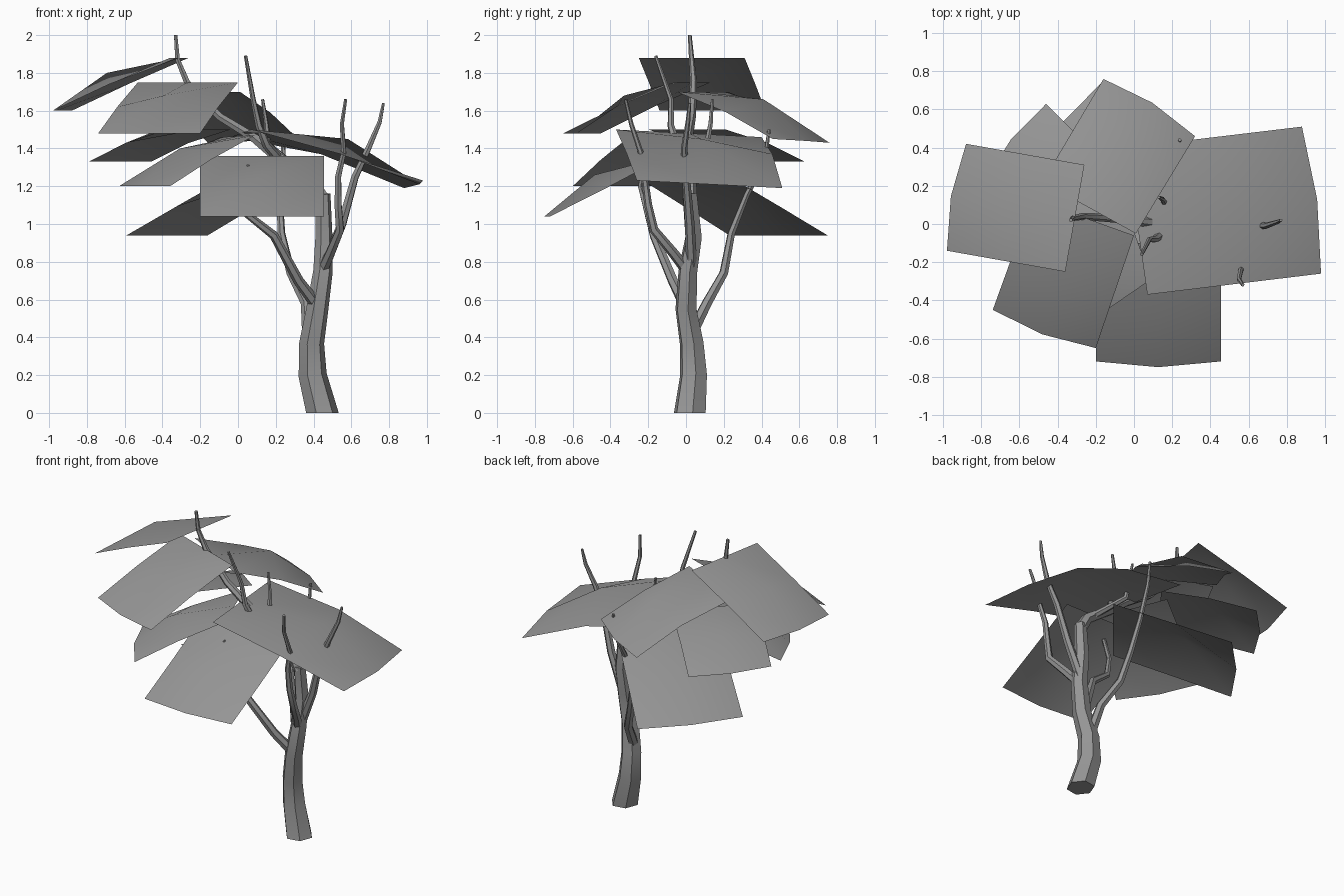
import bpy, bmesh, math
from mathutils import Vector

cube = bpy.data.objects.get("Cube")
if cube:
    bpy.data.objects.remove(cube)


def make_material(name, rgb):
    mat = bpy.data.materials.new(name)
    mat.use_nodes = True
    mat.diffuse_color = (*rgb, 1)
    mat.node_tree.nodes["Principled BSDF"].inputs["Base Color"].default_value = (*rgb, 1)
    return mat


GREY = make_material("plain grey", (0.3, 0.3, 0.3))


def limb(name, points, start, end, taper=1.0):
    """Six-sided tapering tube through the points."""
    curve = bpy.data.curves.new(name, "CURVE")
    curve.dimensions = "3D"
    curve.bevel_depth = 1
    curve.bevel_resolution = 1
    curve.use_fill_caps = True
    spline = curve.splines.new("POLY")
    spline.points.add(len(points) - 1)
    for i, (p, co) in enumerate(zip(spline.points, points)):
        p.co = (*co, 1)
        p.radius = start + (end - start) * (i / (len(points) - 1)) ** taper
    obj = bpy.data.objects.new(name, curve)
    bpy.context.collection.objects.link(obj)
    bpy.ops.object.select_all(action="DESELECT")
    obj.select_set(True)
    bpy.context.view_layer.objects.active = obj
    bpy.ops.object.convert(target="MESH")
    obj = bpy.context.view_layer.objects.active
    bpy.ops.object.shade_smooth_by_angle(angle=math.radians(35))
    obj.data.materials.clear()
    obj.data.materials.append(GREY)
    return obj


def leaf_sheet(name, inner, outer, mid_z, crown_z, tip=0.03):
    """Domed 2 x 2 sheet: straight inner edge, raised crown, drooping outer edge."""
    a, b = map(Vector, inner)
    c, d = map(Vector, outer)
    first = [a, (a + b) / 2, b]
    last = [c, (c + d) / 2, d]
    middle = [p.lerp(q, t) for p, q, t in zip(first, last, (0.52, 0.62, 0.52))]
    for p, z in zip(middle, (mid_z, crown_z, mid_z)):
        p.z = z
    away = last[1] - first[1]
    away.z = 0
    last[1] = last[1] + away.normalized() * tip
    bm = bmesh.new()
    grid = [[bm.verts.new(p) for p in row] for row in (first, middle, last)]
    for i in range(2):
        for j in range(2):
            f = bm.faces.new((grid[i][j], grid[i][j + 1], grid[i + 1][j + 1], grid[i + 1][j]))
            f.normal_update()
            if f.normal.z < 0:
                f.normal_flip()
            f.smooth = True
    mesh = bpy.data.meshes.new(name)
    bm.to_mesh(mesh)
    bm.free()
    mesh.materials.append(GREY)
    bpy.context.collection.objects.link(bpy.data.objects.new(name, mesh))


# Trunk with a level foot, bending over at the top into the highest branch
trunk = limb("trunk", [(.447, .02, 0), (.395, .04, .2), (.39, .03, .37), (.42, 0, .55),
                       (.45, .01, .75), (.455, .04, .93), (.45, .02, 1.16)], .09, .04, .7)
for v in trunk.data.vertices:
    if v.co.z < .1:
        v.co.z = 0
limb("top_branch", [(.45, .02, 1.13), (.4, .02, 1.22), (.2, .02, 1.36), (.08, .01, 1.46),
                    (-.1, .03, 1.57), (-.27, .04, 1.75), (-.32, .03, 1.87), (-.33, .02, 2)],
     .04, .01)

# Side branches ending in bare twigs
limb("front_branch", [(.45, 0, .76), (.49, -.07, .85), (.54, -.17, .97), (.53, -.2, 1.1),
                      (.53, -.22, 1.25), (.56, -.24, 1.38), (.55, -.29, 1.53),
                      (.57, -.32, 1.66)], .03, .009)
limb("left_branch", [(.46, .03, .78), (.55, .02, 1), (.62, 0, 1.25), (.69, -.01, 1.4),
                     (.75, .01, 1.54), (.77, .02, 1.64)], .03, .008)
limb("right_branch", [(.41, -.01, .58), (.32, -.07, .7), (.19, -.17, .94), (.05, -.2, 1.05),
                      (0, -.24, 1.2), (.06, -.22, 1.31)], .032, .012)
limb("back_branch", [(.37, .04, .44), (.36, .11, .58), (.28, .2, .74), (.23, .24, .95),
                     (.22, .32, 1.15), (.24, .42, 1.35), (.24, .44, 1.5)], .032, .009)
limb("inner_twig", [(.22, .02, 1.34), (.15, -.05, 1.42), (.11, -.08, 1.52), (.08, -.08, 1.66),
                    (.04, -.16, 1.89)], .028, .009)
limb("middle_twig", [(.36, .03, 1.25), (.16, .11, 1.42), (.15, .13, 1.53),
                     (.13, .14, 1.66)], .022, .008)

# Leaf sheets: inner edge, outer edge, height of the side edges' middle and of the crown
leaf_sheet("top_leaf", [(-.26, .31, 1.88), (-.36, -.25, 1.88)],
           [(-.88, .42, 1.6), (-.98, -.14, 1.6)], 1.74, 1.8)
leaf_sheet("back_leaf", [(.01, -.05, 1.7), (-.48, .22, 1.7)],
           [(.32, .46, 1.45), (-.16, .76, 1.43)], 1.59, 1.66)
leaf_sheet("right_front_leaf", [(0, -.06, 1.75), (-.53, .13, 1.75)],
           [(-.2, -.65, 1.48), (-.74, -.45, 1.48)], 1.62, 1.68)
leaf_sheet("left_leaf", [(.07, -.37, 1.5), (-.04, .4, 1.46)],
           [(.98, -.26, 1.23), (.88, .51, 1.19)], 1.37, 1.45)
leaf_sheet("front_leaf", [(.455, -.1, 1.36), (-.2, -.1, 1.36)],
           [(.455, -.72, 1.04), (-.2, -.72, 1.04)], 1.19, 1.26)
leaf_sheet("right_low_leaf", [(.09, -.29, 1.47), (-.09, .21, 1.46)],
           [(-.36, -.6, 1.2), (-.63, -.12, 1.2)], 1.34, 1.4)
leaf_sheet("right_back_leaf", [(-.04, .21, 1.5), (-.38, -.2, 1.5)],
           [(-.46, .63, 1.33), (-.79, .21, 1.33)], 1.43, 1.48)
leaf_sheet("low_back_leaf", [(.36, .23, 1.25), (-.05, -.26, 1.25)],
           [(-.16, .75, .94), (-.59, .23, .94)], 1.09, 1.16)
